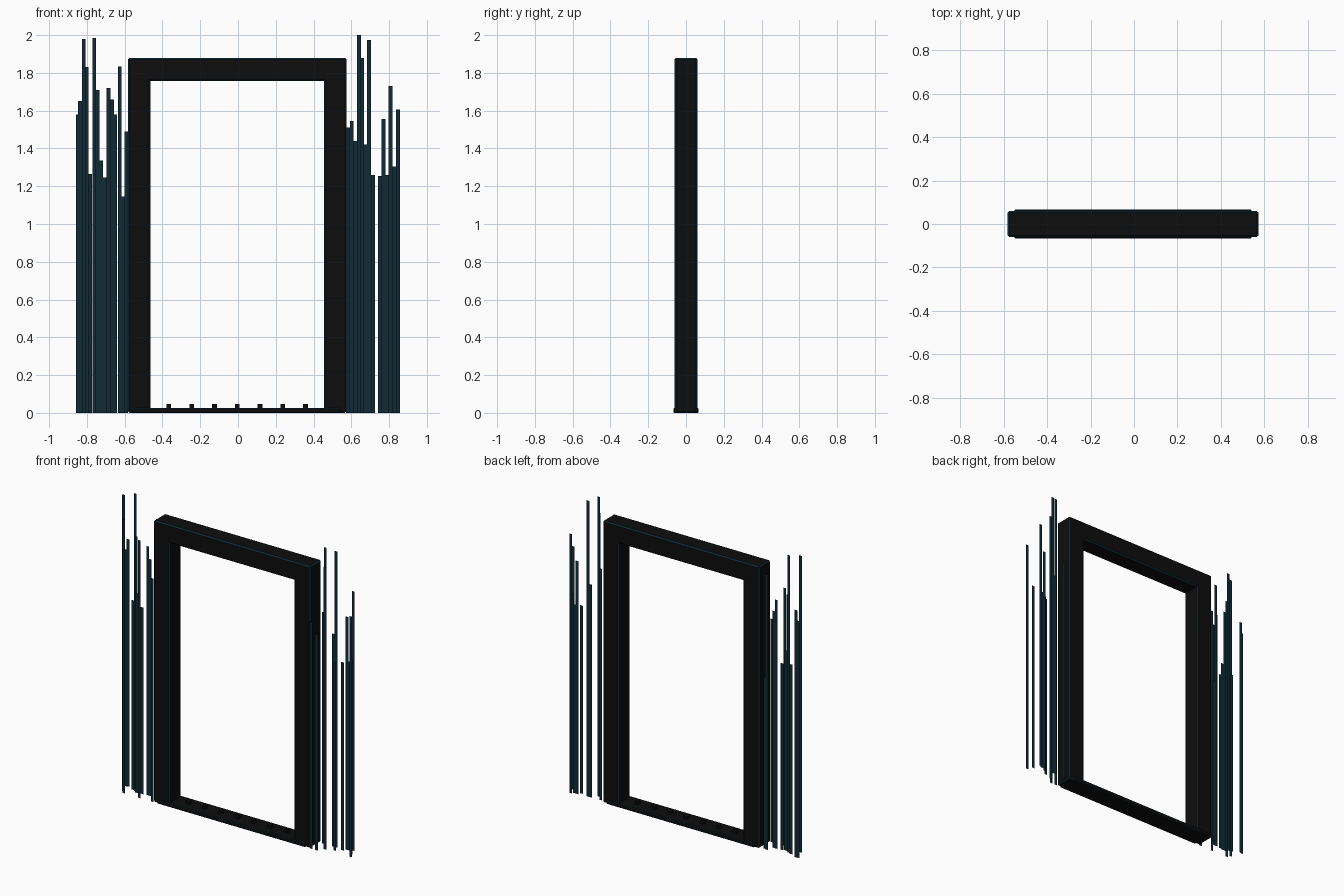
import bpy, bmesh


def material(name, rgb):
    m = bpy.data.materials.new(name)
    m.diffuse_color = (*rgb, 1)
    return m


black = material("black_metal", (0.004, 0.004, 0.004))
teal = material("dark_teal", (0.005, 0.023, 0.036))


def box(name, lo, hi, bevel=0.0):
    bm = bmesh.new()
    bmesh.ops.create_cube(bm, size=1)
    for v in bm.verts:
        v.co = [(a + b) / 2 + c * (b - a) for a, b, c in zip(lo, hi, v.co)]
    me = bpy.data.meshes.new(name)
    bm.to_mesh(me)
    bm.free()
    ob = bpy.data.objects.new(name, me)
    bpy.context.collection.objects.link(ob)
    me.materials.append(black)
    me.materials.append(teal)
    if bevel:
        # thin teal chamfer along the edges
        mod = ob.modifiers.new("edge", 'BEVEL')
        mod.width, mod.segments, mod.material = bevel, 1, 1
    return ob


def curtain(name, strips, width=0.02):
    """Flat upright strips given as (x, y, height)."""
    bm = bmesh.new()
    for x, y, h in strips:
        a, b = x - width / 2, x + width / 2
        bm.faces.new([bm.verts.new(p) for p in
                      ((a, y, 0), (b, y, 0), (b, y, h), (a, y, h))])
    me = bpy.data.meshes.new(name)
    bm.to_mesh(me)
    bm.free()
    me.materials.append(teal)
    bpy.context.collection.objects.link(bpy.data.objects.new(name, me))


# Door frame
D = 0.06
box("left_post", (-0.582, -D, 0), (-0.462, D, 1.88), 0.008)
box("right_post", (0.454, -D, 0), (0.574, D, 1.88), 0.008)
box("lintel", (-0.582, -D, 1.757), (0.574, D, 1.88), 0.008)
box("sill", (-0.55, -0.067, 0), (0.542, 0.067, 0.025), 0.004)

# Row of studs on the sill
for i in range(7):
    x = -0.366 + 0.1205 * i
    box(f"sill_stud_{i + 1}", (x - 0.0125, -0.0125, 0.02), (x + 0.0125, 0.0125, 0.046))

# Paper-thin strips hanging in the air on either side
curtain("left_strips", [
    (-0.848, 0.03, 1.58), (-0.837, 0.035, 1.65), (-0.817, -0.04, 1.98),
    (-0.801, -0.06, 1.83), (-0.784, 0.012, 1.265), (-0.761, 0.005, 1.985),
    (-0.744, -0.01, 1.71), (-0.725, -0.01, 1.335), (-0.705, -0.005, 1.245),
    (-0.685, -0.063, 1.72), (-0.667, 0.0, 1.66), (-0.65, 0.0, 1.58),
    (-0.626, 0.045, 1.835), (-0.611, 0.04, 1.145), (-0.592, -0.06, 1.49)])
curtain("right_strips", [
    (0.583, -0.06, 1.51), (0.602, 0.04, 1.545), (0.622, -0.06, 1.44),
    (0.64, 0.005, 2.0), (0.657, -0.02, 1.88), (0.675, 0.042, 1.42),
    (0.693, 0.043, 1.975), (0.715, 0.0, 1.26), (0.75, 0.03, 1.255),
    (0.77, 0.05, 1.555), (0.79, 0.05, 1.26), (0.807, 0.063, 1.73),
    (0.828, 0.012, 1.305), (0.847, -0.02, 1.605)])
